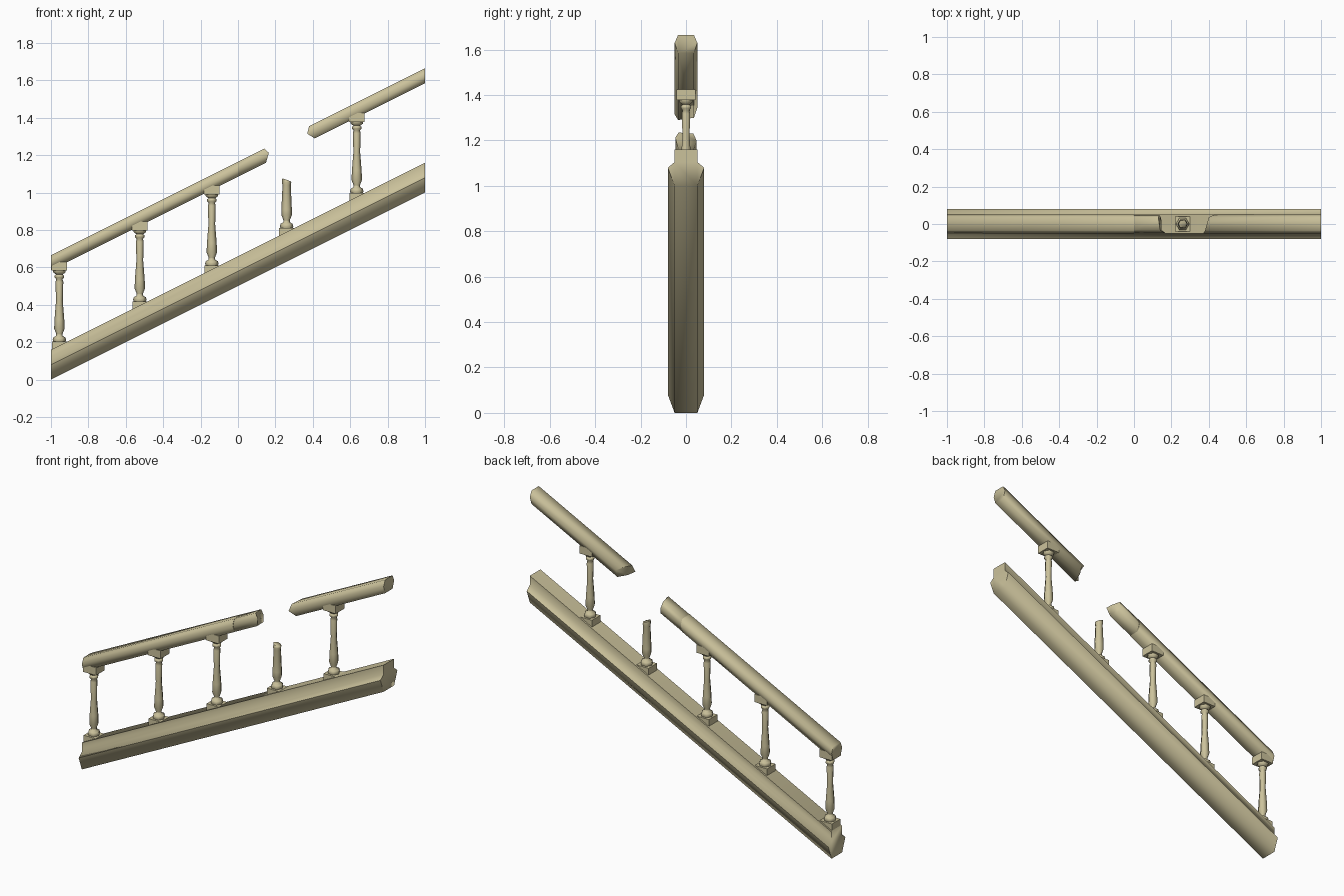
import bpy, bmesh, math

cube = bpy.data.objects.get("Cube")
if cube:
    bpy.data.objects.remove(cube, do_unlink=True)

SLOPE = 0.5
BEAM_TOP = 0.16      # beam top height at the low end
RAIL_BOTTOM = 0.585  # handrail underside height at the low end

wood = bpy.data.materials.new("pale_wood")
wood.use_nodes = True
wood.diffuse_color = (0.60, 0.54, 0.33, 1)
wood.node_tree.nodes["Principled BSDF"].inputs["Base Color"].default_value = wood.diffuse_color


def rise(x):
    return SLOPE * (x + 1)


def finish(name, bm, angle):
    bmesh.ops.recalc_face_normals(bm, faces=bm.faces)
    mesh = bpy.data.meshes.new(name)
    bm.to_mesh(mesh)
    bm.free()
    mesh.materials.append(wood)
    obj = bpy.data.objects.new(name, mesh)
    bpy.context.collection.objects.link(obj)
    bpy.ops.object.select_all(action='DESELECT')
    bpy.context.view_layer.objects.active = obj
    obj.select_set(True)
    bpy.ops.object.shade_smooth_by_angle(angle=math.radians(angle))
    return obj


def bridge(bm, rings):
    for a, b in zip(rings, rings[1:]):
        for i in range(len(a)):
            j = (i + 1) % len(a)
            bm.faces.new((a[i], a[j], b[j], b[i]))
    bm.faces.new(rings[0])
    bm.faces.new(rings[-1])


def sloped_bar(name, half, base, starts, ends, size=1.0):
    """Sweep a mirrored section up the slope; the ends may be ragged."""
    section = half + [(-y, z) for y, z in reversed(half)]
    bm = bmesh.new()
    rings = []
    for xs in (starts, ends):
        if not isinstance(xs, list):
            xs = [xs] * len(section)
        rings.append([bm.verts.new((x, y * size, base + z + rise(x)))
                      for x, (y, z) in zip(xs, section)])
    bridge(bm, rings)
    return finish(name, bm, 75)


def block(bm, x, z0, z1, w):
    rings = [[bm.verts.new((x + sx * w, sy * w, z))
              for sx, sy in ((-1, -1), (1, -1), (1, 1), (-1, 1))] for z in (z0, z1)]
    bridge(bm, rings)


def turned(bm, x, z, profile, sides=6, tilt=0.0):
    rings = []
    for k, (r, h) in enumerate(profile):
        ring = []
        for i in range(sides):
            a = math.tau * i / sides
            # splintered top leans away from level
            lean = tilt * math.cos(a) if k == len(profile) - 1 else 0
            ring.append(bm.verts.new((x + r * math.cos(a), r * math.sin(a), z + h + lean)))
        rings.append(ring)
    bridge(bm, rings)


# Lower beam with a raised top ledge
beam_half = [(0.05, 0.16), (0.05, 0.105), (0.08, 0.08), (0.05, 0.0)]
sloped_bar("lower_beam", beam_half, 0, -1, 1)

# Handrail, broken in the middle
rail_half = [(0.035, 0.08), (0.05, 0.045), (0.035, 0.0)]
sloped_bar("handrail_low", rail_half, RAIL_BOTTOM, -1, 0)
sloped_bar("handrail_low_broken_end", rail_half, RAIL_BOTTOM, 0,
           [0.13, 0.135, 0.145, 0.15, 0.165, 0.14], 0.94)
sloped_bar("handrail_high", rail_half, RAIL_BOTTOM,
           [0.40, 0.43, 0.43, 0.41, 0.37, 0.38], 1)

# Balusters: square base, turned shaft, square cap
foot = [(0.032, 0.018), (0.036, 0.03), (0.032, 0.043), (0.017, 0.052), (0.017, 0.062), (0.028, 0.09)]
shaft = foot + [(0.026, 0.14), (0.018, 0.24), (0.021, 0.34), (0.017, 0.355),
                (0.026, 0.365), (0.026, 0.373), (0.018, 0.38), (0.034, 0.392), (0.034, 0.405)]
stump = foot + [(0.028, 0.12), (0.022, 0.25), (0.025, 0.265), (0.023, 0.278)]

for n, x in enumerate((-0.955, -0.525, -0.14, 0.26, 0.635)):
    broken = n == 3
    z = BEAM_TOP + rise(x)
    bm = bmesh.new()
    block(bm, x, z - 0.025, z + 0.02, 0.04)
    turned(bm, x, z, stump if broken else shaft, tilt=-0.008 if broken else 0)
    if not broken:
        block(bm, x, z + 0.4, z + 0.447, 0.042)
    finish("broken_baluster" if broken else f"baluster_{n + 1}", bm, 62)
